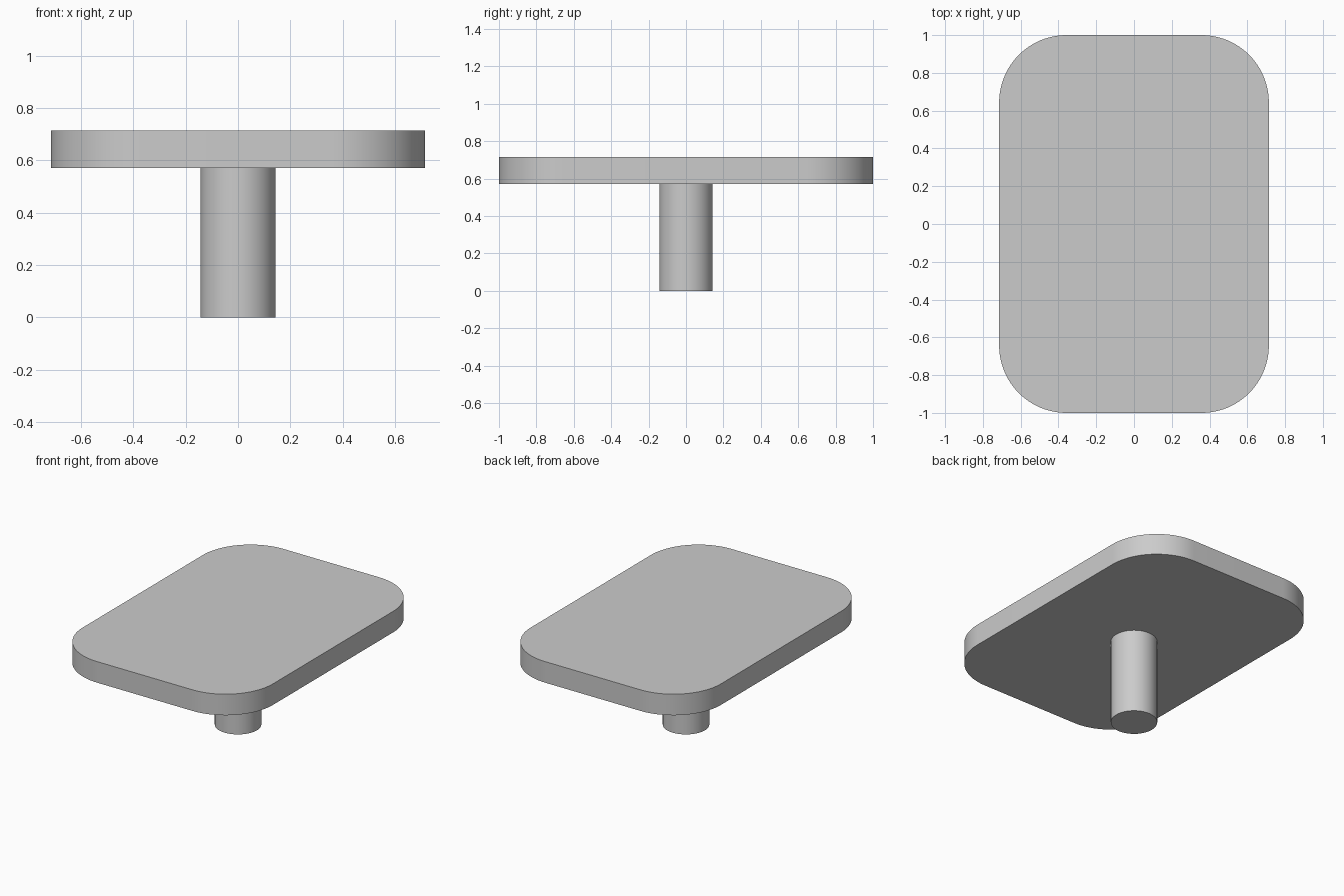
import bpy
import bmesh
from math import sin, cos, pi

cube = bpy.data.objects.get("Cube")
if cube:
    bpy.data.objects.remove(cube, do_unlink=True)

HALF_X, HALF_Y = 0.714, 1.0
CORNER_RADIUS = 0.357
STEM_RADIUS = 0.143
PLATE_BOTTOM, PLATE_TOP = 0.571, 0.714

# Single plain grey
grey = bpy.data.materials.new("light_grey")
grey.use_nodes = True
color = (0.6, 0.6, 0.6, 1)
grey.diffuse_color = color
grey.node_tree.nodes["Principled BSDF"].inputs["Base Color"].default_value = color


def rounded_rectangle(half_x, half_y, radius, steps=24):
    """Counter-clockwise outline with four rounded corners."""
    points = []
    for i, (sx, sy) in enumerate([(1, 1), (-1, 1), (-1, -1), (1, -1)]):
        for k in range(steps + 1):
            a = (i + k / steps) * pi / 2
            points.append((sx * (half_x - radius) + radius * cos(a),
                           sy * (half_y - radius) + radius * sin(a)))
    return points


def circle(radius, steps=64):
    return [(radius * cos(2 * pi * k / steps), radius * sin(2 * pi * k / steps))
            for k in range(steps)]


def extrude_outline(name, outline, bottom, top):
    """Solid prism from a flat outline, smooth round the sides."""
    bm = bmesh.new()
    base = bm.faces.new([bm.verts.new((x, y, bottom)) for x, y in outline])
    result = bmesh.ops.extrude_face_region(bm, geom=[base], use_keep_orig=True)
    raised = [v for v in result["geom"] if isinstance(v, bmesh.types.BMVert)]
    bmesh.ops.translate(bm, verts=raised, vec=(0, 0, top - bottom))
    bmesh.ops.recalc_face_normals(bm, faces=bm.faces)
    mesh = bpy.data.meshes.new(name)
    bm.to_mesh(mesh)
    bm.free()
    mesh.materials.append(grey)
    obj = bpy.data.objects.new(name, mesh)
    bpy.context.collection.objects.link(obj)
    bpy.ops.object.select_all(action="DESELECT")
    obj.select_set(True)
    bpy.context.view_layer.objects.active = obj
    bpy.ops.object.shade_smooth_by_angle()
    return obj


# Rounded plate on a round stem
extrude_outline("plate", rounded_rectangle(HALF_X, HALF_Y, CORNER_RADIUS),
                PLATE_BOTTOM, PLATE_TOP)
extrude_outline("stem", circle(STEM_RADIUS), 0, PLATE_BOTTOM)
